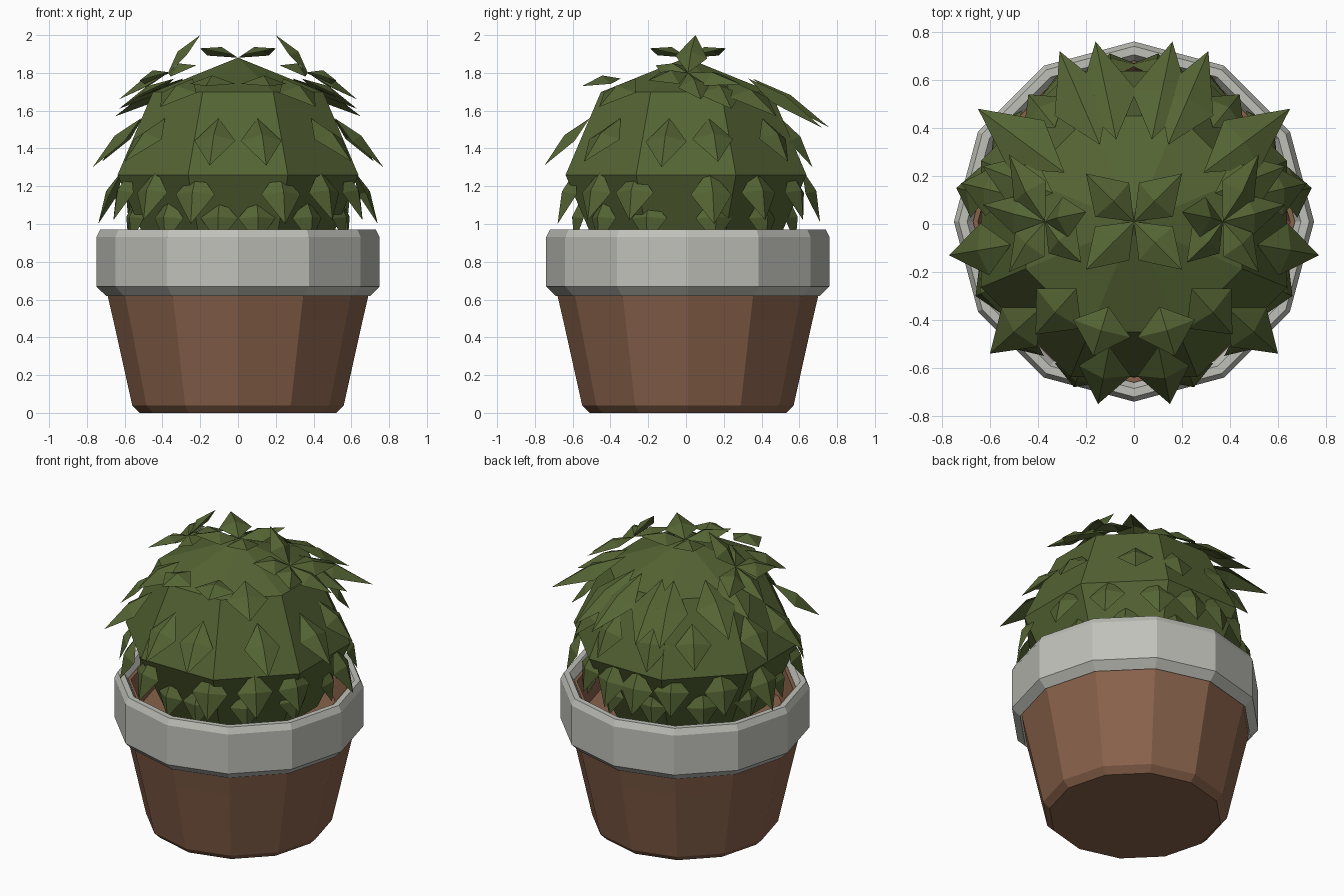
import bpy, bmesh, math
from mathutils import Vector

cube = bpy.data.objects.get("Cube")
if cube:
    bpy.data.objects.remove(cube, do_unlink=True)


def material(name, rgb):
    m = bpy.data.materials.new(name)
    m.use_nodes = True
    m.diffuse_color = (*rgb, 1)
    bsdf = m.node_tree.nodes["Principled BSDF"]
    bsdf.inputs["Base Color"].default_value = (*rgb, 1)
    bsdf.inputs["Roughness"].default_value = 0.9
    return m


GREEN = material("leaf green", (0.09, 0.127, 0.034))
BROWN = material("clay brown", (0.25, 0.122, 0.07))
GREY = material("stone grey", (0.53, 0.53, 0.49))


def make_object(name, bm, mat):
    mesh = bpy.data.meshes.new(name)
    bm.to_mesh(mesh)
    bm.free()
    mesh.materials.append(mat)
    obj = bpy.data.objects.new(name, mesh)
    bpy.context.collection.objects.link(obj)
    return obj


def lathe(name, profile, mat, sides=12, closed=False, turn=0.0, y=0.0):
    """Flat-sided turned shape from (radius, height) points."""
    bm = bmesh.new()
    rings = []
    for r, z in profile:
        angles = [turn + math.tau * i / sides for i in range(sides)]
        rings.append([bm.verts.new((r * math.cos(a), y + r * math.sin(a), z)) for a in angles])
    pairs = list(zip(rings, rings[1:]))
    if closed:
        pairs.append((rings[-1], rings[0]))
    else:
        bm.faces.new(rings[0][::-1])
        bm.faces.new(rings[-1])
    for low, high in pairs:
        for i in range(sides):
            j = (i + 1) % sides
            bm.faces.new((low[i], low[j], high[j], high[i]))
    return make_object(name, bm, mat)


# Pot body with hollow inside, and the thick band round its top
lathe("pot_body", [(0.52, 0), (0.56, 0.04), (0.66, 0.49), (0.69, 0.62), (0.70, 0.92),
                   (0.65, 0.92), (0.62, 0.72)], BROWN, y=0.01)
lathe("pot_rim", [(0.70, 0.62), (0.75, 0.67), (0.75, 0.93), (0.73, 0.97), (0.695, 0.97),
                  (0.67, 0.93), (0.67, 0.88)], GREY, closed=True, y=0.01)

# Dome of foliage
R, H, MID = 0.69, 0.62, 1.26
dome = [(max(R * math.cos(t), 0.002), MID + H * math.sin(t))
        for t in (math.radians(d) for d in (-90, -45, 0, 45, 90))]
lathe("foliage_dome", dome, GREEN, sides=8, turn=math.pi / 8)


def add_leaf(bm, base, tip, width, lift=0.035):
    """Folded kite-shaped leaf with a raised central ridge."""
    base, tip = Vector(base), Vector(tip)
    along = tip - base
    outward = base - Vector((0, 0, MID - 0.2))
    side = along.cross(outward).normalized()
    normal = side.cross(along).normalized()
    if normal.dot(outward) < 0:
        normal.negate()
    mid = base + along * 0.45
    ridge = mid + normal * lift
    b, t, m, l, r = [bm.verts.new(p) for p in (
        base, tip, ridge, mid + side * width / 2 - normal * 0.01,
        mid - side * width / 2 - normal * 0.01)]
    for tri in ((b, l, m), (l, t, m), (t, r, m), (r, b, m)):
        bm.faces.new(tri)


def leaf_tier(name, tips, width, base_r=None, base_z=None, hub=None):
    """Leaves for both sides, growing from a ring or from one hub point."""
    bm = bmesh.new()
    for x, y, z in tips:
        if hub:
            base = hub
        else:
            k = base_r / math.hypot(x, y)
            base = (x * k, y * k, base_z)
        for s in (1, -1):
            add_leaf(bm, (base[0] * s, base[1], base[2]), (x * s, y, z), width)
    return make_object(name, bm, GREEN)


# Leaf clusters on the crown
leaf_tier("crown_leaves", [(0.2, 0.21, 1.93), (0.2, -0.19, 1.93)], 0.2, hub=(0, 0.01, 1.88))
leaf_tier("side_cluster_leaves", [(0.2, 0.05, 2.0), (0.52, 0.29, 1.74), (0.63, 0.08, 1.66),
                                  (0.52, -0.2, 1.76), (0.22, -0.16, 1.84)], 0.17,
          hub=(0.37, 0.01, 1.8))

# Leaf tiers from the shoulder down to the pot
leaf_tier("upper_leaves", [(0.17, -0.55, 1.73), (0.41, -0.46, 1.62), (0.63, 0.24, 1.61),
                           (0.65, 0.48, 1.57), (0.31, 0.72, 1.51), (0.16, 0.76, 1.51)],
          0.25, 0.36, 1.77)
leaf_tier("middle_leaves", [(0.15, -0.75, 1.31), (0.60, -0.54, 1.33), (0.77, -0.13, 1.3),
                            (0.72, 0.17, 1.33), (0.44, 0.54, 1.33), (0.18, 0.67, 1.3)],
          0.22, 0.52, 1.56)
leaf_tier("lower_leaves", [(0.25, -0.68, 1.0), (0.50, -0.52, 1.02), (0.66, -0.3, 1.02),
                           (0.74, 0.15, 1.0), (0.58, 0.42, 1.02), (0.32, 0.62, 1.02),
                           (0.1, 0.71, 1.01)], 0.22, 0.62, 1.29)
under = [math.radians(d) for d in (-80, -50, -20, 15, 45, 75)]
leaf_tier("under_leaves", [(0.6 * math.cos(a), 0.6 * math.sin(a), 0.9) for a in under],
          0.2, 0.56, 1.14)
